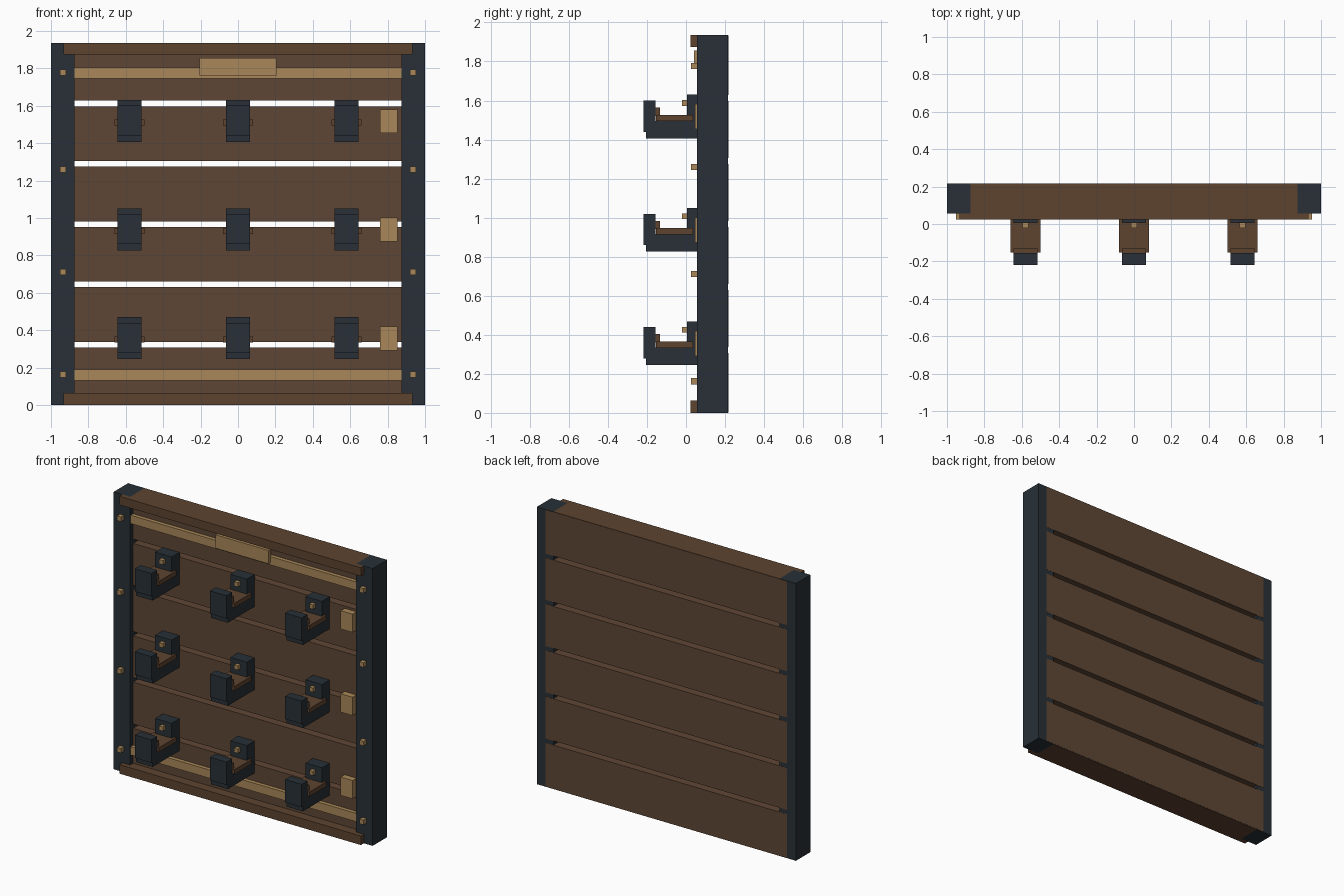
import bpy
import bmesh
from mathutils import Matrix, Vector

cube = bpy.data.objects.get("Cube")
if cube:
    bpy.data.objects.remove(cube, do_unlink=True)


def material(name, rgb):
    m = bpy.data.materials.new(name)
    m.use_nodes = True
    color = (*rgb, 1)
    m.diffuse_color = color
    m.node_tree.nodes["Principled BSDF"].inputs["Base Color"].default_value = color
    return m


WOOD = material("brown wood", (0.114, 0.062, 0.035))
TRIM = material("warm brown trim", (0.11, 0.057, 0.03))
STEEL = material("dark steel", (0.021, 0.03, 0.038))
BRASS = material("dull brass", (0.4, 0.245, 0.1))


def box(name, mat, x, y, z):
    """Box given by its (low, high) range on each axis."""
    low, high = Vector((x[0], y[0], z[0])), Vector((x[1], y[1], z[1]))
    size = high - low
    bm = bmesh.new()
    bmesh.ops.create_cube(bm, size=1, matrix=Matrix.Translation((low + high) / 2)
                          @ Matrix.Diagonal((*size, 1)))
    mesh = bpy.data.meshes.new(name)
    bm.to_mesh(mesh)
    bm.free()
    mesh.materials.append(mat)
    ob = bpy.data.objects.new(name, mesh)
    bpy.context.collection.objects.link(ob)
    return ob


def around(c, half):
    return (c - half, c + half)


TOP, BACK, INNER, PLANK = 1.935, 0.216, 0.873, 0.09

# Side posts with square bolts
for side, sx in (("left", 1), ("right", -1)):
    xs = sorted((sx * INNER, sx))
    box(side + "_post", STEEL, xs, (0.057, BACK), (0, TOP))
    for z in (0.162, 0.712, 1.26, 1.777):
        box(side + "_post_bolt", BRASS, around(sx * 0.936, 0.016), (0.025, 0.06), around(z, 0.016))

# Horizontal planks with open gaps, let into the posts at the back
gaps = [0.322 + 0.3225 * i for i in range(5)]
edges = [-0.012] + gaps + [TOP + 0.012]
for low, high in zip(edges, edges[1:]):
    box("back_plank", WOOD, around(0, 0.932), (PLANK, BACK + 0.001), (low + 0.015, high - 0.015))

# Top and bottom rails: a beam between the posts and a lip lapping over them
for name, z in (("bottom_rail", (0, 0.063)), ("top_rail", (TOP - 0.06, TOP))):
    box(name, TRIM, around(0, INNER), (0.05, BACK), z)
    box(name + "_lip", TRIM, around(0, 0.932), (0.024, 0.058), z)

# Brass strips and blank plate
for z in (0.16, 1.775):
    box("brass_strip", BRASS, around(0, INNER), (0.063, PLANK + 0.005), around(z, 0.029))
box("blank_plate", BRASS, around(0, 0.205), (0.042, 0.07), (1.761, 1.855))

# Three rows of padded holders, with a tag at the end of each row
for base in (0.245, 0.826, 1.406):
    for x in (-0.58, 0, 0.58):
        wide = around(x, 0.064)
        box("holder_back", STEEL, wide, (0.006, PLANK + 0.005), (base + 0.02, base + 0.224))
        box("holder_arm", STEEL, wide, (-0.204, PLANK + 0.005), (base, base + 0.09))
        box("holder_lip", STEEL, wide, (-0.218, -0.155), (base + 0.034, base + 0.194))
        box("holder_pad", TRIM, around(x, 0.079), (-0.153, 0.036), (base + 0.088, base + 0.12))
        box("holder_lip_pad", TRIM, around(x, 0.063), (-0.156, -0.132), (base + 0.115, base + 0.158))
        box("holder_bolt", BRASS, around(x, 0.015), (-0.021, 0.01), around(base + 0.181, 0.015))
    box("row_tag", BRASS, around(0.806, 0.046), (0.047, PLANK + 0.005), (base + 0.047, base + 0.175))
